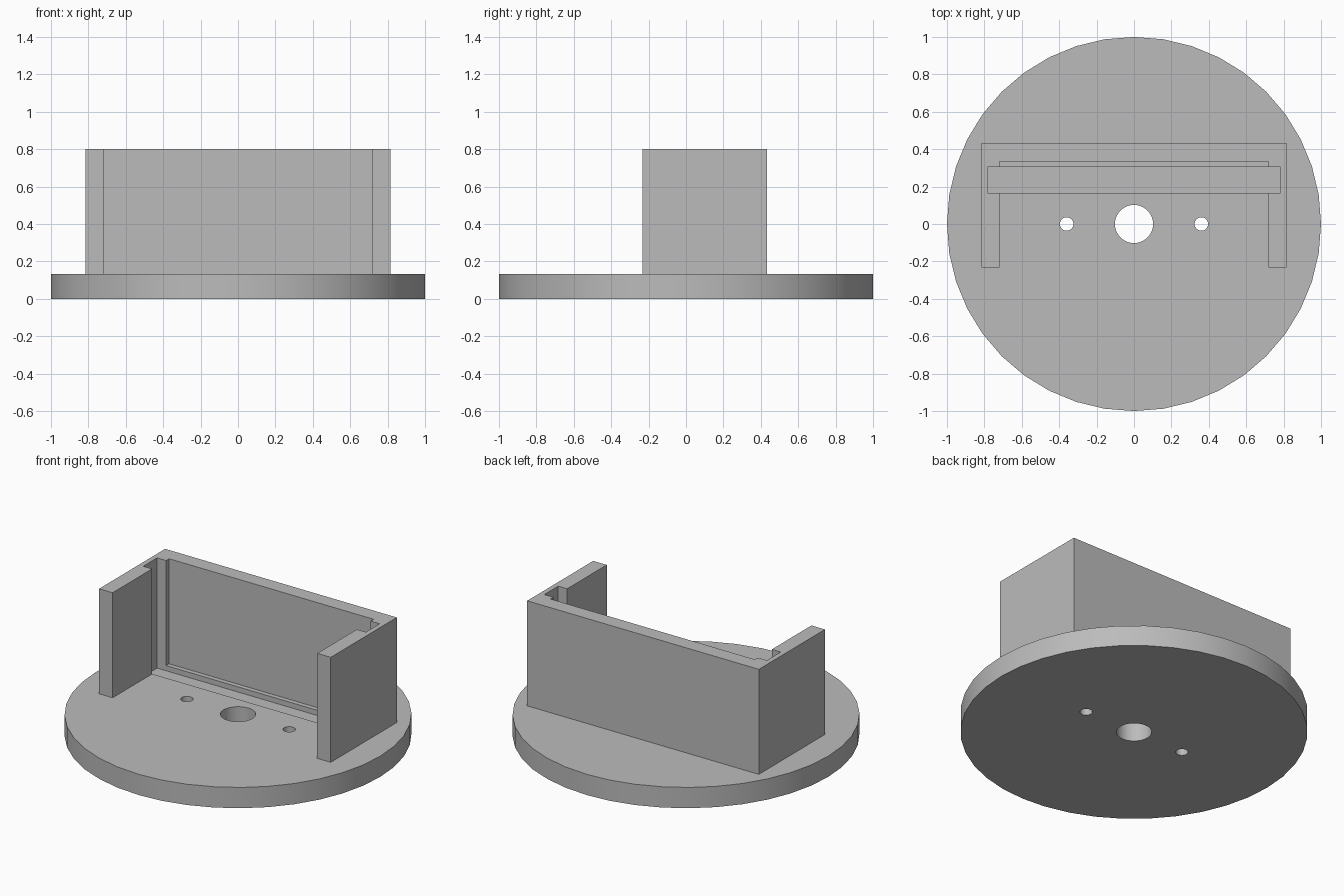
import bpy
import bmesh
from math import radians

if "Cube" in bpy.data.objects:
    bpy.data.objects.remove(bpy.data.objects["Cube"], do_unlink=True)

BASE_TOP = 0.132
WALL_TOP = 0.80
SLOT_DEPTH = 0.033

grey = bpy.data.materials.new("plain grey")
grey.use_nodes = True
colour = (0.5, 0.5, 0.5, 1.0)
grey.diffuse_color = colour
grey.node_tree.nodes["Principled BSDF"].inputs["Base Color"].default_value = colour


def activate(obj):
    bpy.ops.object.select_all(action="DESELECT")
    obj.select_set(True)
    bpy.context.view_layer.objects.active = obj


def cylinder(name, radius, x, low, high):
    bpy.ops.mesh.primitive_cylinder_add(
        vertices=40, radius=radius, depth=high - low, location=(x, 0, (low + high) / 2))
    obj = bpy.context.object
    obj.name = name
    return obj


def box(name, x, y, z):
    """Box spanning the given (low, high) ranges."""
    bpy.ops.mesh.primitive_cube_add(size=1, location=[sum(r) / 2 for r in (x, y, z)])
    obj = bpy.context.object
    obj.name = name
    obj.scale = [r[1] - r[0] for r in (x, y, z)]
    return obj


def cut(target, cutter):
    activate(target)
    cutter.hide_render = True
    mod = target.modifiers.new("cut", "BOOLEAN")
    mod.operation = "DIFFERENCE"
    mod.solver = "EXACT"
    mod.object = cutter
    bpy.ops.object.modifier_apply(modifier=mod.name)
    bpy.data.objects.remove(cutter, do_unlink=True)


def finish(obj):
    obj.data.materials.clear()
    obj.data.materials.append(grey)
    activate(obj)
    bpy.ops.object.shade_smooth_by_angle(angle=radians(30))


# Round base with a centre hole, two screw holes and a shallow panel slot
base = cylinder("round_base", 1.0, 0, 0, BASE_TOP)
for hole_x, radius in ((0, 0.102), (-0.36, 0.036), (0.36, 0.036)):
    cut(base, cylinder("hole_cutter", radius, hole_x, -0.1, 0.3))
cut(base, box("slot_cutter", (-0.783, 0.783), (0.166, 0.305),
              (BASE_TOP - SLOT_DEPTH, 0.3)))
finish(base)

# U-shaped wall: half outline with the panel groove, mirrored across x
half = [(0, 0.432), (0.815, 0.432), (0.815, -0.232), (0.72, -0.232),
        (0.72, 0.166), (0.783, 0.166), (0.783, 0.305), (0.72, 0.305),
        (0.72, 0.335), (0, 0.335)]
outline = half + [(-x, y) for x, y in reversed(half) if x > 0]

bm = bmesh.new()
bottom = bm.faces.new([bm.verts.new((x, y, BASE_TOP)) for x, y in outline])
top = bmesh.ops.extrude_face_region(bm, geom=[bottom], use_keep_orig=True)
bmesh.ops.translate(bm, vec=(0, 0, WALL_TOP - BASE_TOP),
                    verts=[g for g in top["geom"] if isinstance(g, bmesh.types.BMVert)])
bmesh.ops.dissolve_limit(bm, angle_limit=radians(1), verts=bm.verts, edges=bm.edges)
bmesh.ops.recalc_face_normals(bm, faces=bm.faces)
mesh = bpy.data.meshes.new("grooved_wall")
bm.to_mesh(mesh)
bm.free()
wall = bpy.data.objects.new("grooved_wall", mesh)
bpy.context.collection.objects.link(wall)
finish(wall)
